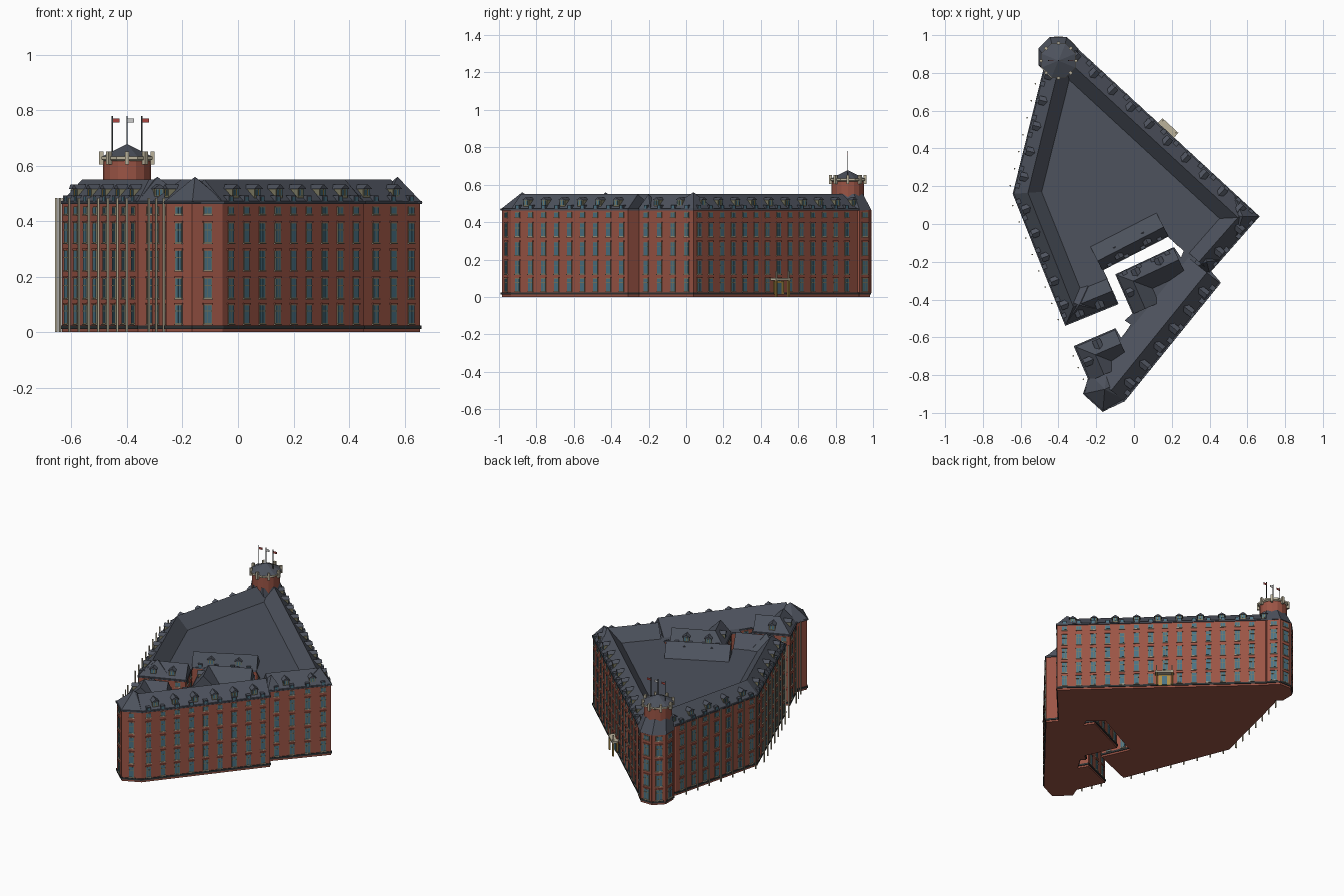
import bpy, bmesh, math
from mathutils import Vector as V

if "Cube" in bpy.data.objects:
    bpy.data.objects.remove(bpy.data.objects["Cube"])

COL = dict(brick=(.33, .09, .06), slate=(.075, .085, .11), glass=(.07, .17, .23), stone=(.5, .45, .33),
           dark=(.03, .035, .037), gold=(.42, .27, .06), red=(.4, .06, .05), white=(.75, .75, .72), frame=(.2, .19, .12))
mats, parts = {}, {}
for k, c in COL.items():
    mats[k] = bpy.data.materials.new(k)
    mats[k].diffuse_color = (*c, 1)


def part(name, mat):
    if name not in parts:
        parts[name] = (bmesh.new(), mat)
    return parts[name][0]


def loft(bm, rings, cap=True):
    """Join equal closed rings of points into a solid."""
    vs = [[bm.verts.new(p) for p in r] for r in rings]
    n = len(vs[0])
    for a, b in zip(vs, vs[1:]):
        for i in range(n):
            bm.faces.new((a[i], a[(i + 1) % n], b[(i + 1) % n], b[i]))
    if cap:
        bm.faces.new(vs[0])
        bm.faces.new(vs[-1])


def box(bm, p, d, n, w, o0, o1, z0, z1):
    """Box on a wall: centred at p, width w along d, from o0 to o1 along n."""
    q = [p + d * s * w / 2 + n * o for s, o in ((-1, o0), (1, o0), (1, o1), (-1, o1))]
    loft(bm, [[(v.x, v.y, z) for v in q] for z in (z0, z1)])


def ngon(c, r, z, n=8, rot=math.pi / 8):
    return [(c[0] + r * math.cos(rot + 2 * math.pi * i / n), c[1] + r * math.sin(rot + 2 * math.pi * i / n), z)
            for i in range(n)]


def axes(a, b):
    d = (b - a).normalized()
    return d, V((-d.y, d.x)), (b - a).length


def offset(pts, o, closed):
    """Mitred offset, positive = inward (right of travel)."""
    out, n = [], len(pts)
    for i, p in enumerate(pts):
        ns = []
        if closed or i > 0:
            ns.append(-axes(pts[i - 1], p)[1])
        if closed or i < n - 1:
            ns.append(-axes(p, pts[(i + 1) % n])[1])
        m = sum(ns, V((0, 0))).normalized()
        out.append(p + m * (o / max(m.dot(ns[0]), .35)))
    return out


def slab(name, mat, pts, grow, z0, z1):
    q = offset(pts, -grow, True)
    loft(part(name, mat), [[(v.x, v.y, z) for v in q] for z in (z0, z1)])


# Footprint, clockwise, with the slit-shaped courtyard
P = [V(p) for p in [(-.33, .95), (.655, .04), (.40, -.25), (.452, -.31), (-.055, -.935), (-.165, -.985),
     (-.26, -.90), (-.232, -.83), (-.31, -.65), (-.10, -.56), (-.065, -.62), (-.01, -.53), (-.04, -.51),
     (0, -.475), (-.09, -.27), (.21, -.13), (.25, -.19), (.27, -.14), (.18, -.06), (-.17, -.24),
     (-.09, -.42), (-.36, -.53), (-.635, .16), (-.48, .79)]]
slab("brick_walls", "brick", P, 0, 0, .466)
slab("plinth", "dark", P, .005, .012, .024)
slab("roof_deck", "slate", P, .006, .462, .472)

# Facade windows: five storeys, with sills, glazing bars and brick lintels
ROWS = [(.03, .10), (.122, .195), (.222, .295), (.322, .395), (.425, .453)]


def window(p, d, n, z0, z1, w=.032):
    box(part("window_frames", "frame"), p, d, n, w, 0, .003, z0, z1)
    for s in (-1, 1):
        box(part("window_glass", "glass"), p + d * s * w * .23, d, n, w * .4, 0, .004, z0 + .003, z1 - .003)
    box(part("window_sills", "stone"), p, d, n, w * 1.15, 0, .007, z0 - .004, z0)
    if z1 - z0 > .05:
        box(part("window_bars", "frame"), p, d, n, w, 0, .005, z0 + .045, z0 + .049)
        box(part("lintels", "brick"), p, d, n, w * 1.2, 0, .006, z1, z1 + .006)


for i, a in enumerate(P):
    b = P[(i + 1) % len(P)]
    d, n, L = axes(a, b)
    if L < .09:
        continue
    k = max(1, round(L / .088))
    for j in range(k):
        p = a + d * L * (j + .5) / k
        if (p - V((-.4, .89))).length < .115:
            continue
        for z0, z1 in ROWS:
            window(p, d, n, z0, z1)
        if L > .3:  # small eaves window above each bay
            box(part("eaves_dormers", "slate"), p, d, n, .026, -.04, .003, .468, .492)
            box(part("eaves_glass", "glass"), p, d, n, .018, 0, .005, .471, .488)


# Gabled roof ranges around the deck, mitred at the corners, with dormers
def dormer(p, d, n):
    box(part("dormer_walls", "frame"), p, d, n, .036, -.065, -.014, .475, .52)
    box(part("dormer_glass", "glass"), p, d, n, .024, -.03, -.011, .492, .515)
    box(part("dormer_frames", "gold"), p, d, n, .003, -.03, -.009, .492, .515)
    f = [[(q.x, q.y, z) for q, z in ((p - d * .023 + n * o, .517), (p + d * .023 + n * o, .517), (p + n * o, .533))]
         for o in (-.075, -.008)]
    loft(part("dormer_roofs", "slate"), f)


def gable(pts, ridge, width, dormers=True, top=.55):
    pts = [V(p) for p in pts]
    rails = [[(q.x, q.y, z) for q in offset(pts, o, False)]
             for o, z in ((-.007, .464), (ridge, top), (width, .466))]
    loft(part("gabled_roofs", "slate"), list(zip(*rails)))
    for a, b in zip(pts, pts[1:]):
        d, n, L = axes(a, b)
        k = round((L - .06) / .135)
        for j in range(k if dormers else 0):
            dormer(a + d * (.03 + (L - .06) * (j + .5) / k), d, n)


gable([P[20], P[21], P[22], (-.455, .89)], .07, .145)
gable([(-.36, .975), P[1], P[2]], .075, .15)
gable([P[3], P[4]], .085, .22)
gable([P[7], P[8], P[9]], .08, .17)
gable([P[13], P[14], P[15]], .065, .15)
gable([P[18], P[19]], .05, .14)


# Peaked pavilion roofs where ranges meet
def peak(pts, apex):
    bm = part("pavilion_roofs", "slate")
    base = [bm.verts.new((p[0], p[1], .466)) for p in pts]
    t = bm.verts.new(apex)
    for i in range(len(base)):
        bm.faces.new((base[i], base[(i + 1) % len(base)], t))
    bm.faces.new(base)


peak([(-.045, -.93), (-.165, -.995), (-.27, -.90), (-.235, -.79), (-.14, -.75), (-.03, -.82)], (-.155, -.875, .56))
peak([(.665, .04), (.53, -.10), (.46, .05), (.53, .16)], (.575, .04, .56))
peak([(-.365, -.535), (-.17, -.455), (-.24, -.32), (-.43, -.37)], (-.29, -.43, .56))
peak([(.40, -.26), (.30, -.24), (.36, -.12), (.46, -.19)], (.385, -.20, .55))

# Slim poles in front of both west facades
for a, b in ((P[22], P[23]), (P[21], P[22]), (P[8] + V((.08, -.185)), P[8])):
    d, n, L = axes(a, b)
    k = max(3, round(L / .088))
    for j in range(k):
        box(part("facade_poles", "stone"), a + d * L * (j + .4) / k, d, n, .007, .026, .033, 0, .483)

# Corner tower: lower drum, upper drum, crown and pointed roof
C0, C1 = (-.40, .885), (-.40, .865)
loft(part("tower_base", "brick"), [ngon(C0, .108, 0), ngon(C0, .108, .466)])
loft(part("tower_base_plinth", "dark"), [ngon(C0, .113, .012), ngon(C0, .113, .024)])
loft(part("tower_skirt_roof", "slate"), [ngon(C0, .115, .464), ngon(C1, .088, .55)])
loft(part("tower_drum", "brick"), [ngon(C1, .086, .45, 16), ngon(C1, .086, .63, 16)])
loft(part("tower_crown", "stone"), [ngon(C1, .089, .617), ngon(C1, .099, .622), ngon(C1, .099, .634)])
loft(part("tower_roof", "slate"), [ngon(C1, .096, .634), ngon(C1, .003, .677)])
for i in range(8):
    t = i * math.pi / 4
    n = V((math.cos(t), math.sin(t)))
    d = V((-n.y, n.x))
    box(part("crown_posts", "stone"), V(C1), d, n, .014, .084, .1, .605, .652)
    if i in (0, 1, 2, 3, 4):
        for z0, z1 in ROWS:
            window(V(C0) + n * .0998, d, n, z0, z1, .04)
        box(part("tower_pilasters", "brick"), V(C0) + n * .0995 + d * .036, d, n, .01, 0, .006, .02, .466)

# Three flags over the tower
X, Y = V((1, 0)), V((0, 1))
for x, m in ((-.453, "red"), (-.40, "white"), (-.347, "red")):
    box(part("flagpoles", "dark"), V((x, .865)), X, Y, .004, -.002, .002, .64, .78)
    box(part("flag_" + m, m), V((x + .014, .865)), X, Y, .024, -.001, .001, .756, .77)

# Entrance porch on the north-east side
d, n, L = axes(P[0], P[1])
p = P[0] + d * .675
box(part("porch_door", "gold"), p, d, n, .075, 0, .008, .012, .085)
box(part("door_glass", "glass"), p, d, n, .03, 0, .011, .014, .075)
box(part("porch_canopy", "stone"), p, d, n, .115, 0, .04, .088, .1)
for s in (-1, 1):
    box(part("porch_columns", "gold"), p + d * s * .048, d, n, .009, .027, .037, 0, .09)
    box(part("porch_finials", "stone"), p + d * s * .048, d, n, .007, .028, .036, .1, .14)

# Turn every part into an object
for name, (bm, mat) in parts.items():
    bmesh.ops.recalc_face_normals(bm, faces=bm.faces)
    me = bpy.data.meshes.new(name)
    bm.to_mesh(me)
    bm.free()
    me.materials.append(mats[mat])
    bpy.context.collection.objects.link(bpy.data.objects.new(name, me))

for m in bpy.data.materials:
    if m.users and not m.is_grease_pencil:
        m.use_nodes = True
        m.node_tree.nodes["Principled BSDF"].inputs["Base Color"].default_value = m.diffuse_color
